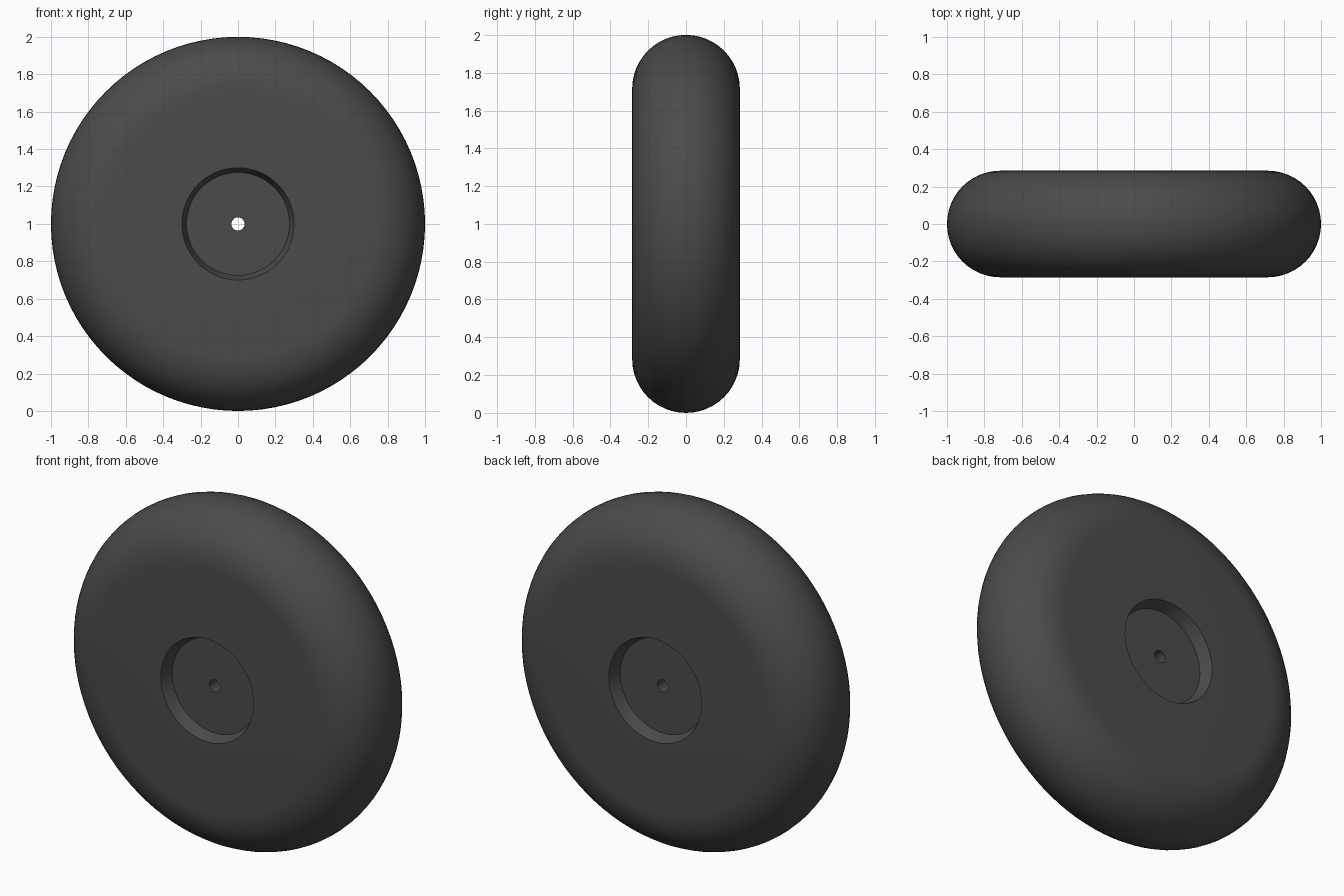
import bpy, bmesh, math

if "Cube" in bpy.data.objects:
    bpy.data.objects.remove(bpy.data.objects["Cube"])

SEG = 96
HALF = 0.285      # half of the wheel thickness
FLOOR = 0.215     # half thickness at the hub recess

# Half profile (radius, y): through hole, recess floor, tapered wall, flat face, round tread
profile = [(0.035, -FLOOR), (0.275, -FLOOR), (0.30, -HALF)]
STEPS = 24
for i in range(STEPS + 1):
    a = -math.pi / 2 + math.pi * i / STEPS
    profile.append((1 - HALF + HALF * math.cos(a), HALF * math.sin(a)))
profile += [(0.30, HALF), (0.275, FLOOR), (0.035, FLOOR)]

# Lathe the closed profile around the axle
bm = bmesh.new()
rings = []
for s in range(SEG):
    t = 2 * math.pi * s / SEG
    rings.append([bm.verts.new((r * math.cos(t), y, 1 + r * math.sin(t))) for r, y in profile])
n = len(profile)
for s in range(SEG):
    a, b = rings[s], rings[(s + 1) % SEG]
    for i in range(n):
        j = (i + 1) % n
        bm.faces.new((a[i], a[j], b[j], b[i]))
bmesh.ops.recalc_face_normals(bm, faces=bm.faces)
mesh = bpy.data.meshes.new("wheel")
bm.to_mesh(mesh)
bm.free()
wheel = bpy.data.objects.new("wheel", mesh)
bpy.context.collection.objects.link(wheel)

# Dark rubber
rubber = bpy.data.materials.new("dark_rubber")
rubber.diffuse_color = (0.07, 0.07, 0.07, 1)
rubber.use_nodes = True
rubber.node_tree.nodes["Principled BSDF"].inputs["Base Color"].default_value = rubber.diffuse_color
mesh.materials.append(rubber)

# Smooth tread, sharp recess edges
bpy.context.view_layer.objects.active = wheel
wheel.select_set(True)
bpy.ops.object.shade_smooth_by_angle(angle=math.radians(30))
